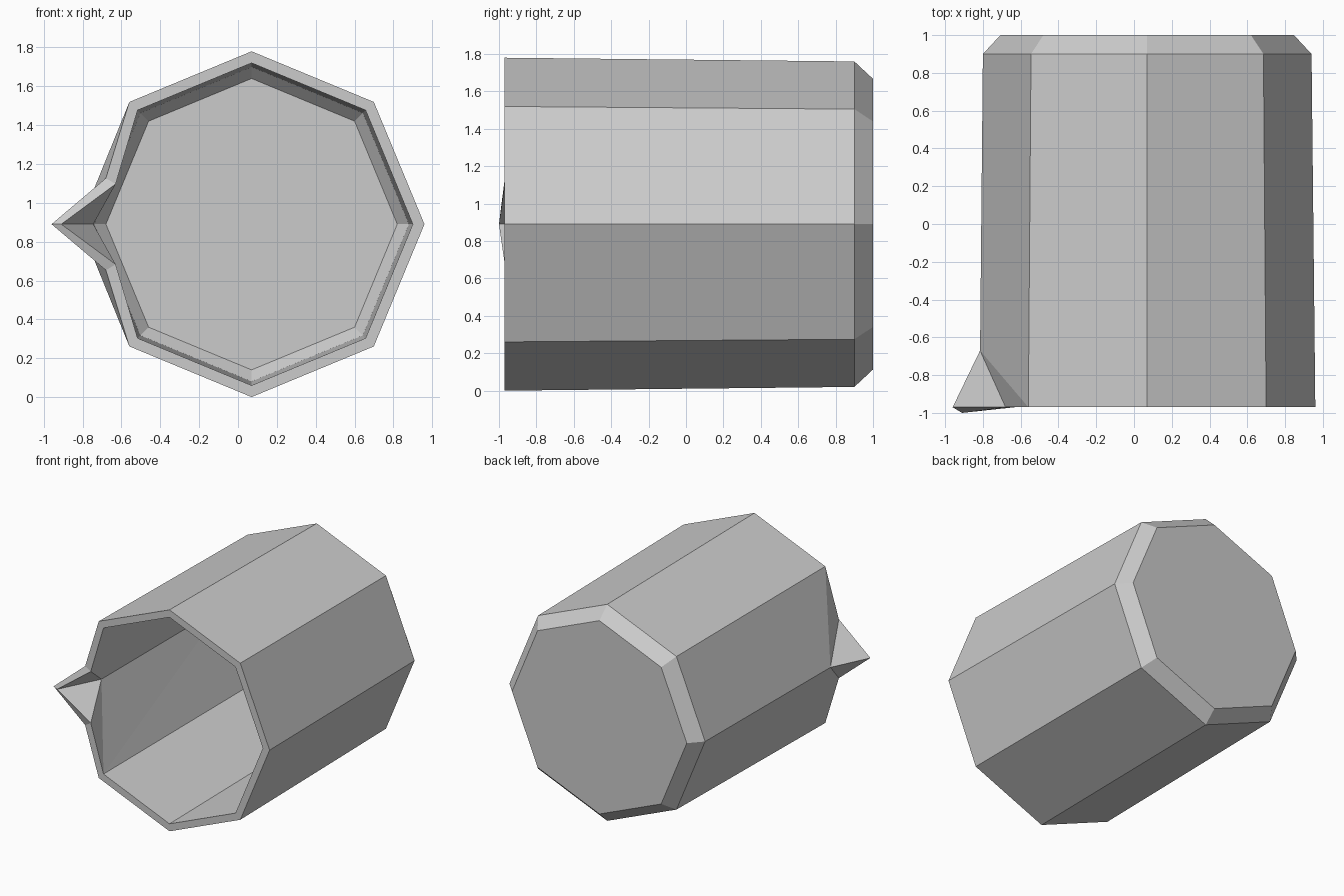
import bpy, bmesh, math

if "Cube" in bpy.data.objects:
    bpy.data.objects.remove(bpy.data.objects["Cube"])

CX, CZ = 0.07, 0.89  # axis of the lying beaker

grey = bpy.data.materials.new("plain grey")
grey.diffuse_color = (0.6, 0.6, 0.6, 1)
grey.use_nodes = True
grey.node_tree.nodes["Principled BSDF"].inputs["Base Color"].default_value = grey.diffuse_color

bm = bmesh.new()


def ring(r, y):
    """Octagon around the axis; corner 4 points to -x."""
    return [bm.verts.new((CX + r * math.cos(k * math.pi / 4), y,
                          CZ + r * math.sin(k * math.pi / 4))) for k in range(8)]


def shell(rings, neck, tip, root, split):
    """One skin of the beaker with pouring lip; returns its rim loop."""
    front, back, base = [ring(r, y) for r, y in rings]
    # the lip replaces the left corner of the mouth
    front[4].co = (root[0], root[1], CZ)
    n_up = bm.verts.new((neck[0], rings[0][1], CZ + neck[1]))
    n_low = bm.verts.new((neck[0], rings[0][1], CZ - neck[1]))
    point = bm.verts.new((tip[0], tip[1], CZ))
    lip = [front[3], n_up, point, n_low, front[5]]
    for a, b in zip(lip, lip[1:]):
        bm.faces.new((a, b, front[4]))
    # side walls, chamfer and end
    for k in range(8):
        j = (k + 1) % 8
        if split and k == 3:
            bm.faces.new((front[3], front[4], back[4]))
            bm.faces.new((front[3], back[4], back[3]))
        elif split and k == 4:
            bm.faces.new((front[4], front[5], back[4]))
            bm.faces.new((front[5], back[5], back[4]))
        else:
            bm.faces.new((front[k], front[j], back[j], back[k]))
        bm.faces.new((back[k], back[j], base[j], base[k]))
    bm.faces.new(base)
    return front[:3] + lip + front[6:]


# outer and inner skins
outer = shell([(0.89, -0.97), (0.87, 0.90), (0.777, 1.0)],
              (-0.68, 0.237), (-0.96, -0.97), (-0.815, -0.67), False)
inner = shell([(0.83, -0.97), (0.81, 0.875), (0.75, 0.94)],
              (-0.63, 0.207), (-0.91, -1.0), (-0.745, -0.67), True)

# rim joining the two skins
for i in range(len(outer)):
    j = (i + 1) % len(outer)
    bm.faces.new((outer[i], outer[j], inner[j], inner[i]))

bmesh.ops.recalc_face_normals(bm, faces=bm.faces)
mesh = bpy.data.meshes.new("beaker")
bm.to_mesh(mesh)
bm.free()
mesh.materials.append(grey)
beaker = bpy.data.objects.new("beaker", mesh)
bpy.context.collection.objects.link(beaker)
